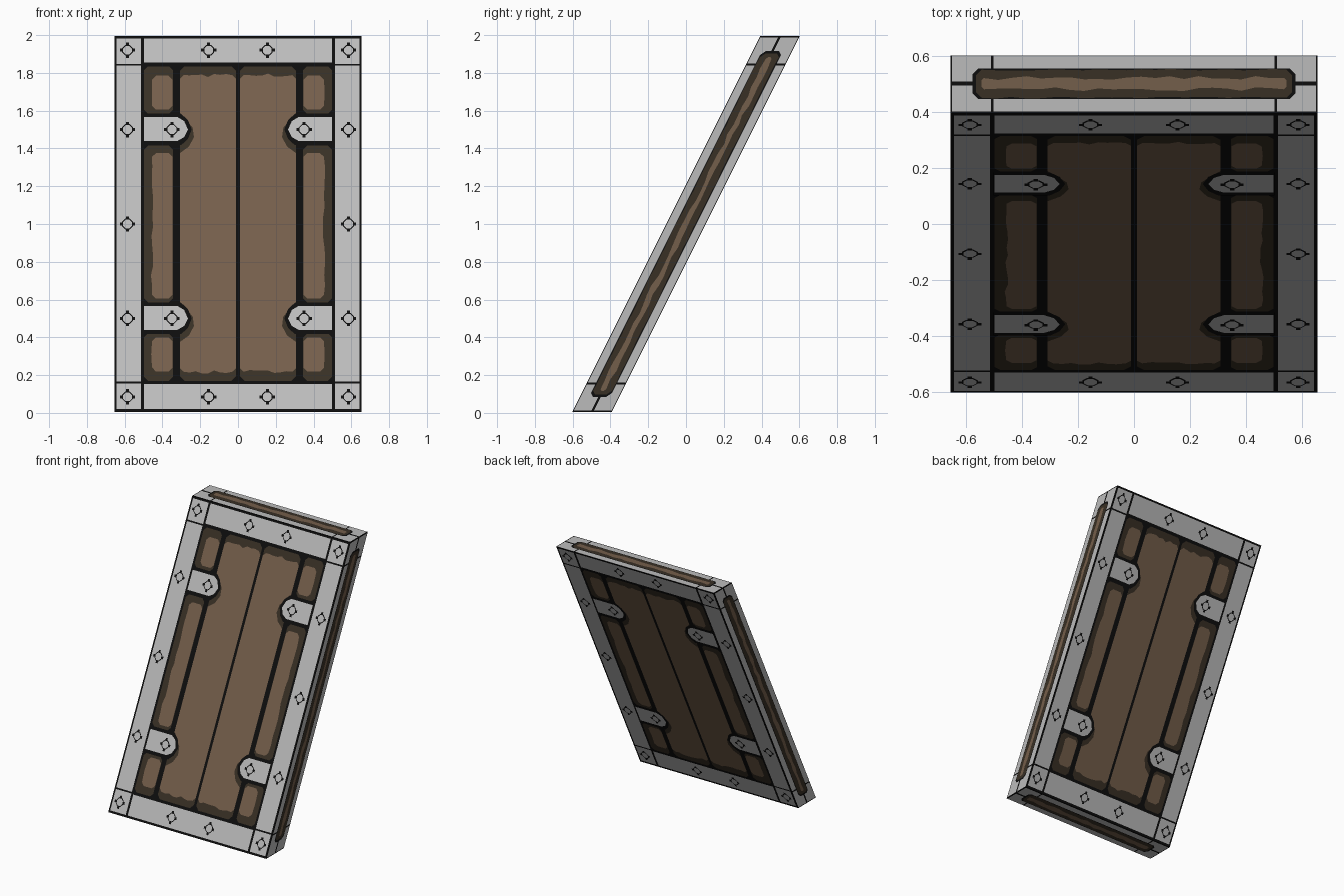
import bpy, bmesh, math, random
from mathutils import Vector

if "Cube" in bpy.data.objects:
    bpy.data.objects.remove(bpy.data.objects["Cube"])

random.seed(4)
W, T, INSET, STEP = 0.66, 0.11, 0.006, 0.0008   # half width, half depth, core inset, layer step


def material(name, rgb):
    m = bpy.data.materials.new(name)
    m.diffuse_color = (*rgb, 1)
    m.use_nodes = True
    m.node_tree.nodes["Principled BSDF"].inputs["Base Color"].default_value = m.diffuse_color
    return m


BLACK = material("black_outline", (0.004, 0.004, 0.004))
METAL = material("grey_metal", (0.50, 0.50, 0.50))
LIGHT = material("light_wood", (0.175, 0.112, 0.070))
DARK = material("dark_wood", (0.040, 0.029, 0.018))


def lean(z):
    return 0.5 * (z - 1)


# Each face of the leaning slab maps flat (a, b) plus a height d to space
FACES = {
    "front": (lambda a, b, d: (a, lean(b) - T - d, b), (0, -1, 0)),
    "back": (lambda a, b, d: (-a, lean(b) + T + d, b), (0, 1, 0)),
    "right": (lambda a, b, d: (W + d, b + lean(a + 1), a + 1), (1, 0, 0)),
    "left": (lambda a, b, d: (-W - d, b + lean(a + 1), a + 1), (-1, 0, 0)),
    "top": (lambda a, b, d: (a, b + 0.5, 2 + d), (0, 0, 1)),
    "bottom": (lambda a, b, d: (a, b - 0.5, -d), (0, 0, -1)),
}
parts = {}


def plate(part, mat, face, layer, pts):
    parts.setdefault((part, mat.name), []).append((face, layer, pts))


def rect(a0, a1, b0, b1, c=0.0):
    """Rectangle with optional chamfered corners."""
    if not c:
        return [(a0, b0), (a1, b0), (a1, b1), (a0, b1)]
    return [(a0 + c, b0), (a1 - c, b0), (a1, b0 + c), (a1, b1 - c),
            (a1 - c, b1), (a0 + c, b1), (a0, b1 - c), (a0, b0 + c)]


def wavy(a0, a1, b0, b1, c, amp, sides=(1, 1, 1, 1), step=0.05):
    """Chamfered rectangle with wobbling edges: bottom, right, top, left."""
    base = rect(a0, a1, b0, b1, c)
    out = []
    for i, p in enumerate(base):
        q = base[(i + 1) % 8]
        out.append(p)
        if i % 2 or not sides[i // 2]:
            continue
        p, q = Vector(p), Vector(q)
        n = int((q - p).length / step)
        d = (q - p).normalized()
        for k in range(1, n):
            r = p.lerp(q, k / n) + Vector((-d.y, d.x)) * random.uniform(-amp, amp)
            out.append((r.x, r.y))
    return out


def mirror(pts, s):
    return [(s * a, b) for a, b in pts]


def ngon(a, b, r, n=8):
    return [(a + r * math.cos(math.tau * (i + .5) / n),
             b + r * math.sin(math.tau * (i + .5) / n)) for i in range(n)]


def bolt(face, a, b, layer):
    plate("bolt_outlines", BLACK, face, layer, ngon(a, b, 0.031))
    plate("bolt_heads", METAL, face, layer + 1, ngon(a, b, 0.025))
    for da, db in ((1, 0), (-1, 0), (0, 1), (0, -1)):
        x, z = a + da * 0.033, b + db * 0.033
        plate("bolt_notches", BLACK, face, layer + 2,
              rect(x - .008, x + .008, z - .008, z + .008))


def big_face(f):
    # metal frame: rails, corner blocks
    for z0, z1 in ((0.02, 0.152), (1.855, 1.982)):
        plate("cross_rails", METAL, f, 1, rect(-0.497, 0.497, z0, z1))
    for s in (1, -1):
        for z0, z1 in ((0.02, 0.155), (0.165, 1.838), (1.848, 1.982)):
            plate("side_rails", METAL, f, 1, mirror(rect(0.513, 0.642, z0, z1), s))
        # outer planks, broken where the straps cross
        for z0, z1, lo, hi in ((0.17, 0.42, 0.05, 0.02), (0.585, 1.415, 0.02, 0.04),
                               (1.585, 1.835, 0.02, 0.05)):
            plate("outer_planks", DARK, f, 1, mirror(rect(0.345, 0.497, z0, z1, 0.02), s))
            plate("outer_plank_faces", LIGHT, f, 2, mirror(
                wavy(0.347, 0.455, z0 + lo, z1 - hi, 0.02, 0.007, (1, 1, 1, 0)), s))
        # centre planks
        plate("centre_planks", DARK, f, 1, mirror(rect(0.01, 0.308, 0.17, 1.835, 0.025), s))
        plate("centre_plank_faces", LIGHT, f, 2, mirror(
            wavy(0.01, 0.308, 0.218, 1.788, 0.02, 0.01, (1, 0, 1, 0), 0.03), s))
        # straps with pointed round ends
        for z in (0.5, 1.5):
            shade = [(.308, -.125), (.26, -.09), (.233, -.04), (.24, .01), (.308, .09)]
            rim = [(.5, -.082), (.30, -.082), (.265, -.05), (.245, 0),
                   (.265, .05), (.30, .082), (.5, .082)]
            strap = [(.497, -.06), (.32, -.06), (.285, -.04), (.265, 0),
                     (.285, .045), (.32, .066), (.497, .066)]
            for part, m, layer, pts in (("strap_shadows", DARK, 3, shade),
                                        ("strap_outlines", BLACK, 4, rim),
                                        ("straps", METAL, 5, strap)):
                plate(part, m, f, layer, [(s * a, b + z) for a, b in pts])
            bolt(f, s * 0.35, z, 6)
        # frame bolts
        for z in (0.085, 0.5, 1.0, 1.5, 1.92):
            bolt(f, s * 0.585, z, 2)
        for z in (0.085, 1.92):
            bolt(f, s * 0.155, z, 2)


def edge_face(f, half, stripe):
    # metal edging split by joints, around a wooden core strip
    joint = half - 0.155
    for s in (1, -1):
        for a0, a1 in ((-half + .012, -joint - .005), (-joint + .005, joint - .005),
                       (joint + .005, half - .012)):
            b0, b1 = sorted((s * 0.007, s * 0.100))
            plate("edge_metal", METAL, f, 1, rect(a0, a1, b0, b1))
    e = half - 0.085
    plate("edge_strip_outlines", BLACK, f, 2, rect(-e, e, -0.055, 0.055, 0.02))
    e -= 0.012
    plate("edge_wood", DARK, f, 3, wavy(-e, e, -0.05, 0.05, 0.02, 0.003))
    e -= 0.02
    plate("edge_wood_stripe", LIGHT, f, 4, wavy(-e, e, -stripe, stripe, 0.008, 0.007))


for f in ("front", "back"):
    big_face(f)
for f in ("left", "right"):
    edge_face(f, 1.0, 0.015)
for f in ("top", "bottom"):
    edge_face(f, W, 0.02)


def make_object(name, bm, mat):
    me = bpy.data.meshes.new(name)
    bm.to_mesh(me)
    bm.free()
    me.materials.append(mat)
    bpy.context.collection.objects.link(bpy.data.objects.new(name, me))


# leaning slab core, dark so that it shows as the outline
bm = bmesh.new()
bmesh.ops.create_cube(bm, size=2)
for v in bm.verts:
    z = 1 + v.co.z * (1 - INSET)
    v.co = (v.co.x * (W - INSET), lean(z) + v.co.y * (T - INSET), z)
make_object("slab_core", bm, BLACK)

# painted plates, one object per part
for (part, mat), plates in parts.items():
    bm = bmesh.new()
    for face, layer, pts in plates:
        place, out = FACES[face]
        fc = bm.faces.new([bm.verts.new(place(a, b, layer * STEP - INSET)) for a, b in pts])
        fc.normal_update()
        if fc.normal.dot(Vector(out)) < 0:
            fc.normal_flip()
    make_object(part, bm, bpy.data.materials[mat])
